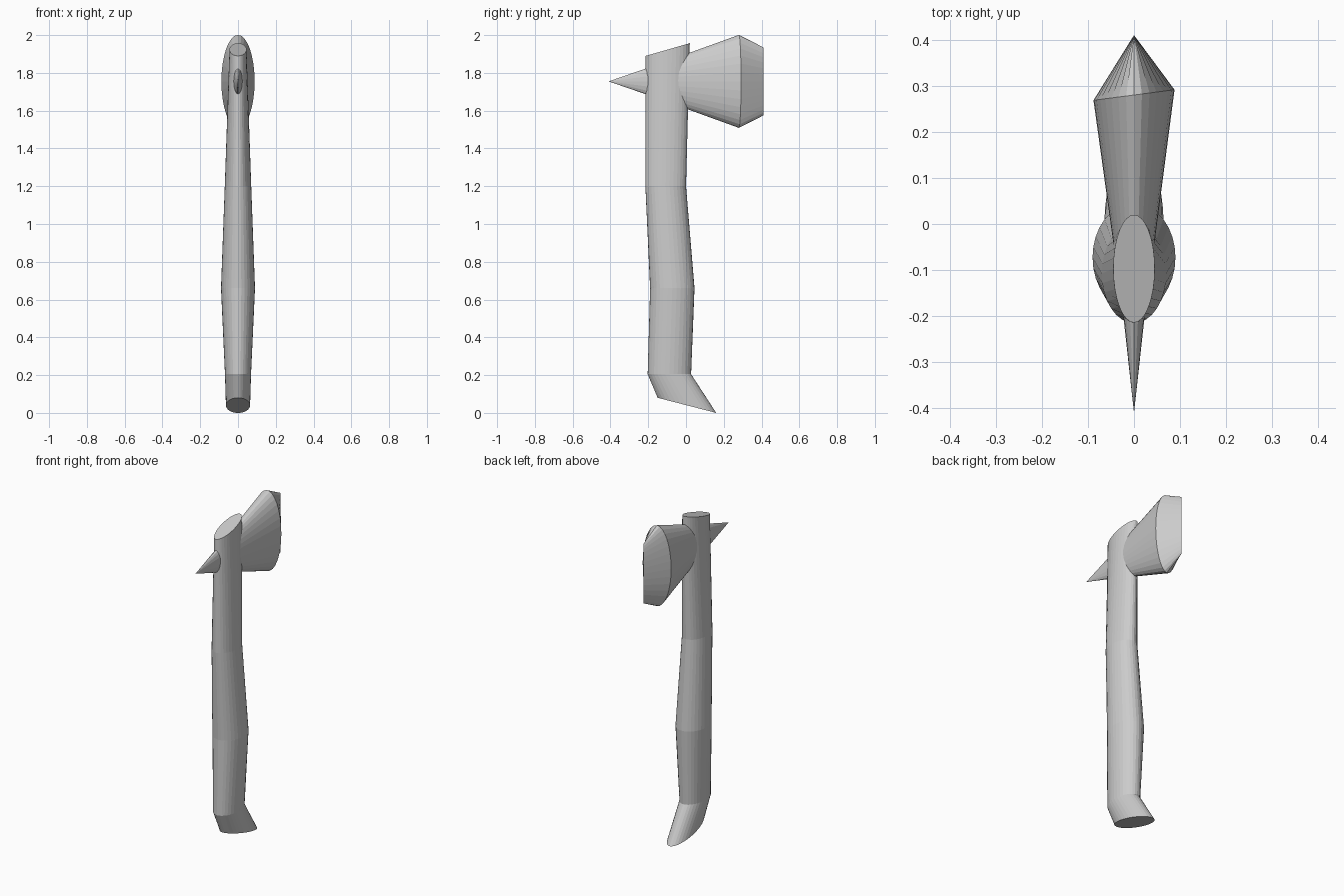
import bpy, bmesh, math

if "Cube" in bpy.data.objects:
    bpy.data.objects.remove(bpy.data.objects["Cube"])


def loft(name, rings, point, sides, weld=False):
    """Skin a row of rings; point(ring, cos, sin) gives each vertex."""
    bm = bmesh.new()
    loops = []
    for r in rings:
        loop = []
        for i in range(sides):
            a = 2 * math.pi * i / sides
            loop.append(bm.verts.new(point(r, math.cos(a), math.sin(a))))
        loops.append(loop)
    for lo, hi in zip(loops, loops[1:]):
        for i in range(sides):
            j = (i + 1) % sides
            bm.faces.new((lo[i], lo[j], hi[j], hi[i]))
    bm.faces.new(loops[0][::-1])
    if weld:
        # collapse the last ring into a sharp edge or tip
        bmesh.ops.remove_doubles(bm, verts=loops[-1], dist=0.0005)
    else:
        bm.faces.new(loops[-1])
    bmesh.ops.recalc_face_normals(bm, faces=bm.faces[:])
    mesh = bpy.data.meshes.new(name)
    bm.to_mesh(mesh)
    bm.free()
    obj = bpy.data.objects.new(name, mesh)
    bpy.context.collection.objects.link(obj)
    return obj


# Handle: oval sections, each (front y, front z, back y, back z, half width)
handle_rings = [
    (-0.150, 0.08, 0.160, 0.00, 0.064),
    (-0.203, 0.205, 0.027, 0.205, 0.069),
    (-0.190, 0.66, 0.045, 0.66, 0.090),
    (-0.215, 1.20, 0.000, 1.20, 0.070),
    (-0.214, 1.89, 0.020, 1.957, 0.045),
]


def handle_point(r, c, s):
    yf, zf, yb, zb, w = r
    t = (s + 1) / 2
    return (w * c, yf + (yb - yf) * t, zf + (zb - zf) * t)


loft("handle", handle_rings, handle_point, 32)


# Head parts: upright ovals along y, each (y, half width, half height, skew)
def head_point(r, c, s):
    y, w, h, skew = r
    return (w * c, y + skew * w * c, 1.755 + h * s)


# Blade flares out from the handle, then narrows to a straight edge
loft("blade", [(-0.09, 0.038, 0.112, 0), (0.28, 0.088, 0.246, 0.13),
               (0.41, 0.0, 0.18, 0)], head_point, 32, weld=True)

# Spike on the front of the head
loft("spike", [(-0.12, 0.032, 0.1, 0), (-0.41, 0.0, 0.0, 0)],
     head_point, 16, weld=True)
